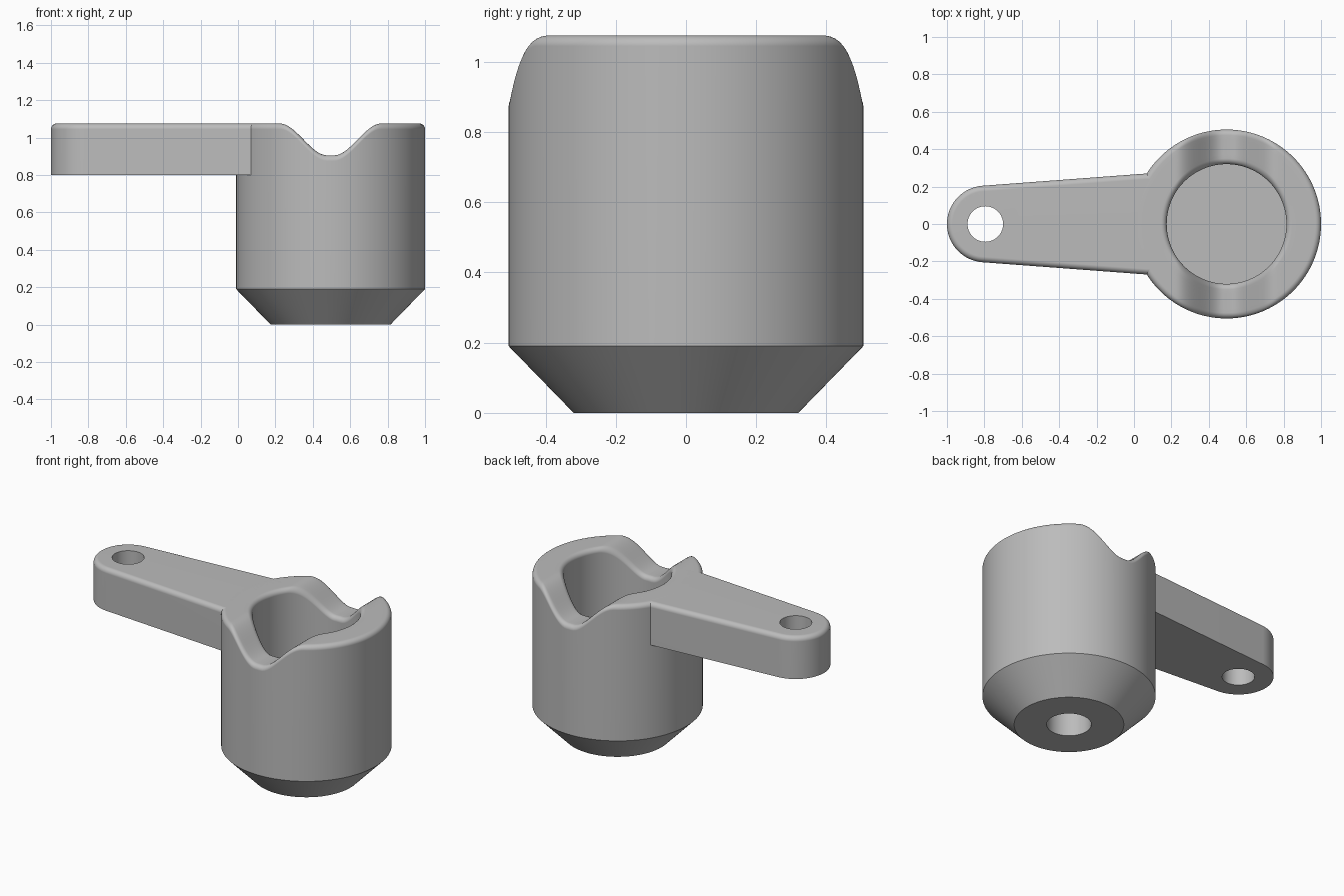
import bpy
import bmesh
from math import sin, cos, pi, sqrt, atan2

cube = bpy.data.objects.get("Cube")
if cube:
    bpy.data.objects.remove(cube, do_unlink=True)

TOP = 1.075          # height of rim and arm
CX = 0.495           # cup axis
R_OUT, R_IN = 0.505, 0.32
ROUND = 0.03         # edge rounding
SEG = 192

grey = bpy.data.materials.new("plain_grey")
grey.use_nodes = True
color = (0.5, 0.5, 0.5, 1)
grey.diffuse_color = color
grey.node_tree.nodes["Principled BSDF"].inputs["Base Color"].default_value = color


def finish(bm, name):
    bmesh.ops.remove_doubles(bm, verts=bm.verts, dist=1e-5)
    bmesh.ops.recalc_face_normals(bm, faces=bm.faces)
    mesh = bpy.data.meshes.new(name)
    bm.to_mesh(mesh)
    bm.free()
    obj = bpy.data.objects.new(name, mesh)
    bpy.context.collection.objects.link(obj)
    mesh.materials.append(grey)
    bpy.ops.object.select_all(action="DESELECT")
    obj.select_set(True)
    bpy.context.view_layer.objects.active = obj
    bpy.ops.object.shade_smooth_by_angle(angle=pi / 6)
    weighted = obj.modifiers.new("weighted_normals", "WEIGHTED_NORMAL")
    weighted.keep_sharp = True
    return obj


def bridge(bm, a, b):
    n = len(a)
    for i in range(n):
        j = (i + 1) % n
        bm.faces.new((a[i], a[j], b[j], b[i]))


def rim_height(x):
    """Rim with a smooth groove running front to back."""
    t = min(max((abs(x - CX) - 0.02) / 0.25, 0), 1)
    return TOP - 0.17 * (1 - t * t * (3 - 2 * t))


# Cup: a lathed profile whose upper rings follow the groove
arc = [i / 6 * pi / 2 for i in range(7)]
lower = [(0, 0.2), (0.13, 0.2), (0.13, 0), (R_IN, 0), (R_OUT, 0.19)]
rim = [(R_OUT - ROUND + ROUND * cos(a), ROUND * (1 - sin(a))) for a in arc]
rim += [(R_OUT - ROUND - 0.125 * i / 6, 0) for i in range(1, 6)]
rim += [(R_IN + ROUND - ROUND * sin(a), ROUND * (1 - cos(a))) for a in arc]
floor = [(R_IN, 0.38), (0, 0.38)]

bm = bmesh.new()
rings = []
for points, follows in ((lower, False), (rim, True), (floor, False)):
    for r, z in points:
        ring = []
        for i in range(SEG):
            a = 2 * pi * i / SEG
            x = CX + r * cos(a)
            height = rim_height(x) - z if follows else z
            ring.append(bm.verts.new((x, r * sin(a), height)))
        rings.append(ring)
for a, b in zip(rings, rings[1:]):
    bridge(bm, a, b)
finish(bm, "cup")

# Arm: tapered outline with a round tip, ending inside the cup wall
TIP_X, TIP_R, ROOT_X, ROOT_Y = -0.795, 0.205, 0.068, 0.27
ARM_BOTTOM, HOLE_R = 0.8, 0.095


def arm_outline(inset):
    r, root_y = TIP_R - inset, ROOT_Y - inset
    lean = (ROOT_Y - TIP_R) / (ROOT_X - TIP_X)
    start = pi / 2 + lean
    pts = [(TIP_X + r * cos(a), r * sin(a)) for a in
           (start + (2 * pi - 2 * start) * i / 48 for i in range(49))]
    end_r = 0.41
    half = atan2(root_y, sqrt(end_r ** 2 - root_y ** 2))
    pts += [(ROOT_X, -root_y)]
    pts += [(CX - end_r * cos(t), end_r * sin(t)) for t in
            (-half + 2 * half * i / 24 for i in range(25))]
    pts += [(ROOT_X, root_y)]
    return pts


bm = bmesh.new()
levels = [(0, ARM_BOTTOM)]
levels += [(ROUND * (1 - cos(a)), TOP - ROUND * (1 - sin(a))) for a in arc]
loops = [[bm.verts.new((x, y, z)) for x, y in arm_outline(inset)]
         for inset, z in levels]
for a, b in zip(loops, loops[1:]):
    bridge(bm, a, b)
holes = [[bm.verts.new((TIP_X + HOLE_R * cos(2 * pi * i / 64),
                        HOLE_R * sin(2 * pi * i / 64), z)) for i in range(64)]
         for z in (ARM_BOTTOM, TOP)]
bridge(bm, *holes)

# Flat top and bottom, each pierced by the hole
for outer, inner in ((loops[0], holes[0]), (loops[-1], holes[1])):
    edges = [bm.edges.get((ring[i - 1], ring[i]))
             for ring in (outer, inner) for i in range(len(ring))]
    bmesh.ops.triangle_fill(bm, edges=edges, use_beauty=True)
finish(bm, "arm")
